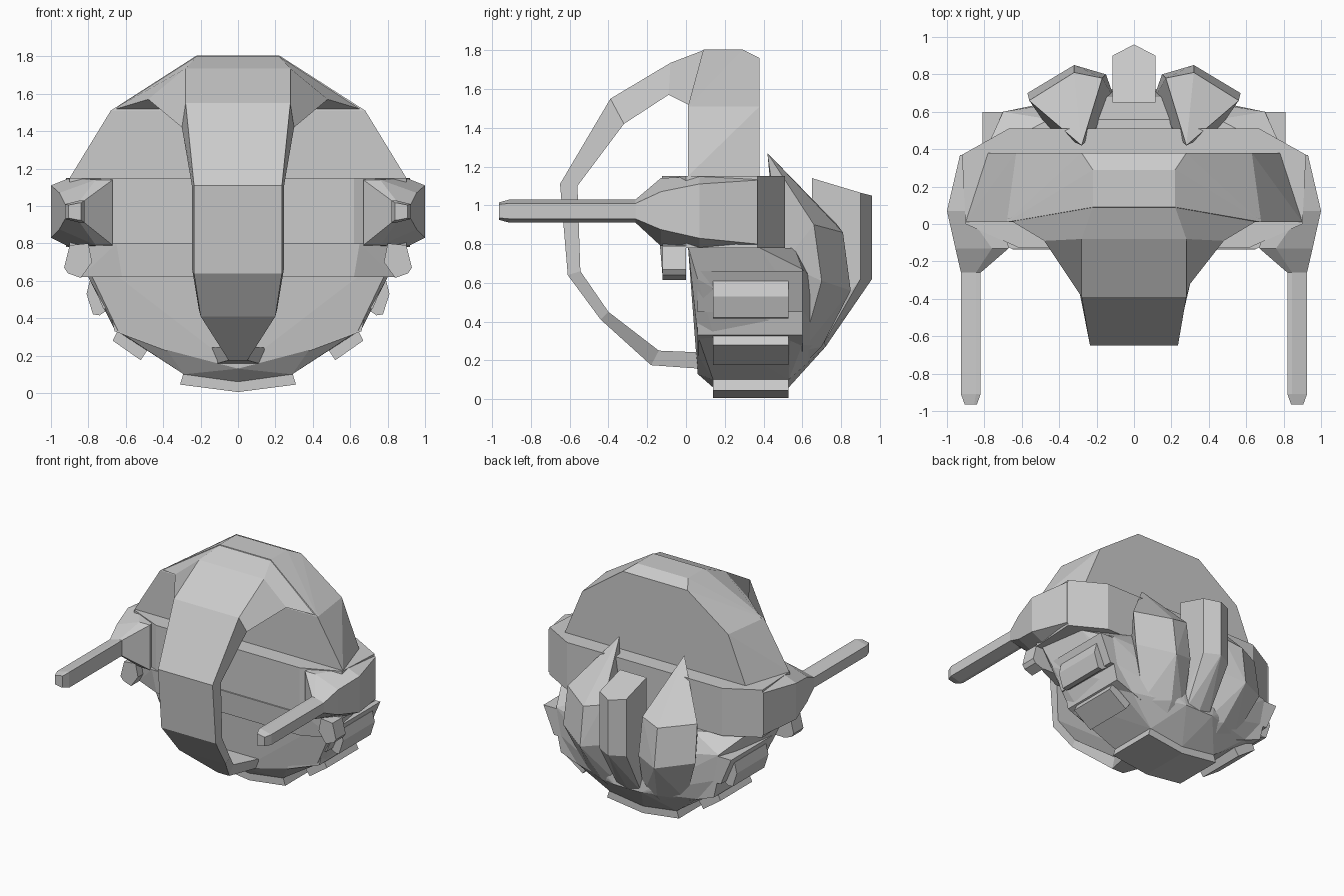
import bpy, bmesh, math


def finish(name, bm):
    bmesh.ops.recalc_face_normals(bm, faces=bm.faces[:])
    me = bpy.data.meshes.new(name)
    bm.to_mesh(me)
    bm.free()
    ob = bpy.data.objects.new(name, me)
    bpy.context.collection.objects.link(ob)
    return ob


def loft(name, sections):
    # skin a list of equal-length closed rings, with end caps
    bm = bmesh.new()
    rings = [[bm.verts.new(p) for p in s] for s in sections]
    n = len(rings[0])
    for a, b in zip(rings, rings[1:]):
        for i in range(n):
            j = (i + 1) % n
            bm.faces.new((a[i], a[j], b[j], b[i]))
    bm.faces.new(rings[0])
    bm.faces.new(rings[-1])
    return finish(name, bm)


def hull(name, pts):
    # faceted solid around a few corner points
    bm = bmesh.new()
    for p in pts:
        bm.verts.new(p)
    r = bmesh.ops.convex_hull(bm, input=bm.verts[:])
    junk = {g for g in r["geom_interior"] + r["geom_unused"] if isinstance(g, bmesh.types.BMVert)}
    bmesh.ops.delete(bm, geom=list(junk), context='VERTS')
    bmesh.ops.dissolve_limit(bm, angle_limit=math.radians(2), verts=bm.verts[:], edges=bm.edges[:])
    return finish(name, bm)


def both(pts):
    return [(s * x, y, z) for s in (1, -1) for x, y, z in pts]


def slab(xz, y0, y1):
    return [(x, y, z) for y in (y0, y1) for x, z in xz]


def mirror(ob):
    m = ob.modifiers.new("mirror", 'MIRROR')
    m.use_clip = False
    m.use_mirror_merge = False


# upper dome disc, with a chamfered rear rim
hull("dome_disc", both([
    (.22, .09, 1.805), (.22, .29, 1.805), (.28, .38, 1.76), (.68, .01, 1.51), (.63, .38, 1.51),
    (.90, .01, 1.15), (.78, .38, 1.15), (.88, .01, .78), (.78, .38, .78)]))

# belt around the middle
belt = [(.62, -.125), (.9, .0), (.92, .37), (.80, .385), (.67, .51)]
hull("belt", both([(x, y, z) for x, y in belt for z in (.78, 1.15)]))

# front plate hanging below the belt
hull("front_plate", both([
    (.65, -.135, .80), (.9, 0, .80), (.62, -.12, .62), (.84, -.02, .62), (.84, -.0, .62), (.62, 0, .62)]))
mirror(hull("plate_corner", slab([(.8, .8), (.9, .79), (.93, .67), (.91, .64), (.84, .615), (.78, .7)], -.12, 0)))

# visor strap: outer (y, z, half width) and inner (y, z, half width)
strap = [
    (.09, 1.80, .22, .03, 1.51, .68),
    (-.08, 1.735, .28, -.09, 1.57, .48),
    (-.39, 1.55, .28, -.32, 1.42, .30),
    (-.65, 1.11, .235, -.56, 1.10, .245),
    (-.61, .64, .235, -.545, .66, .245),
    (-.44, .41, .20, -.40, .45, .21),
    (-.18, .175, .05, -.14, .25, .06),
    (.10, .155, .12, .10, .24, .16)]
loft("visor_strap", [[(-w, y, z), (w, y, z), (v, b, c), (-v, b, c)] for y, z, w, b, c, v in strap])

# side pods tapering into forward prongs: y, x inner/mid/outer, z low/high, outer z low/high
pod = [
    (.37, .75, .86, .93, .78, 1.15, .80, 1.13),
    (.07, .70, .90, 1.0, .78, 1.15, .83, 1.11),
    (-.13, .67, .76, .955, .79, 1.14, .875, 1.07),
    (-.26, .82, .845, .925, .91, 1.03, .93, 1.01),
    (-.91, .82, .845, .925, .91, 1.03, .93, 1.01),
    (-.965, .84, .855, .905, .925, 1.015, .935, 1.005)]
mirror(loft("prong_pod", [
    [(i, y, l), (m, y, l), (o, y, l2), (o, y, h2), (m, y, h), (i, y, h)]
    for y, i, m, o, l, h, l2, h2 in pod]))

# lower bowl
hull("lower_bowl", both([
    (.86, .01, .79), (.80, .06, .62), (.70, .06, .45), (.64, .06, .33), (.38, .06, .23), (0, .06, .13),
    (.29, .14, .10), (0, .14, .06), (.29, .53, .10), (0, .53, .06), (.66, .14, .34), (.64, .54, .34),
    (.70, .60, .67), (.66, .60, .46), (.52, .60, .28), (.80, .38, .78), (.45, .56, .78),
    (.12, .72, .27), (.2, .68, .6)]))

# stepped treads around the bowl
treads = [
    [(0, .005), (.31, .045), (.29, .11), (0, .08)],
    [(.64, .34), (.67, .28), (.52, .175), (.47, .25)],
    [(.77, .62), (.79, .61), (.81, .53), (.775, .42), (.74, .415), (.66, .47)]]
for k, t in enumerate(treads):
    mirror(hull(f"tread_{k + 1}", slab(t, .14, .53)))
steps = [
    [(.69, .46), (.66, .33), (.38, .225), (.45, .4)],
    [(.81, .66), (.72, .45), (.6, .45), (.6, .66)]]
for k, t in enumerate(steps):
    mirror(hull(f"tread_step_{k + 1}", slab(t, .06, .60)))

# central rear fin
hull("rear_fin", both([
    (.115, .65, 1.14), (.115, .90, 1.065), (0, .96, 1.05), (.115, .90, .62), (0, .96, .62),
    (.115, .65, .3), (.10, .70, .27), (0, .72, .27)]))

# flanking rear fins
mirror(hull("flank_fin", [
    (.28, .42, 1.27), (.17, .78, .90), (.32, .81, .86), (.56, .66, .90),
    (.15, .80, .60), (.32, .85, .56), (.57, .70, .61),
    (.10, .66, .24), (.24, .70, .27), (.42, .60, .25), (.2, .53, .10), (.45, .5, .7), (.2, .5, .7)]))
